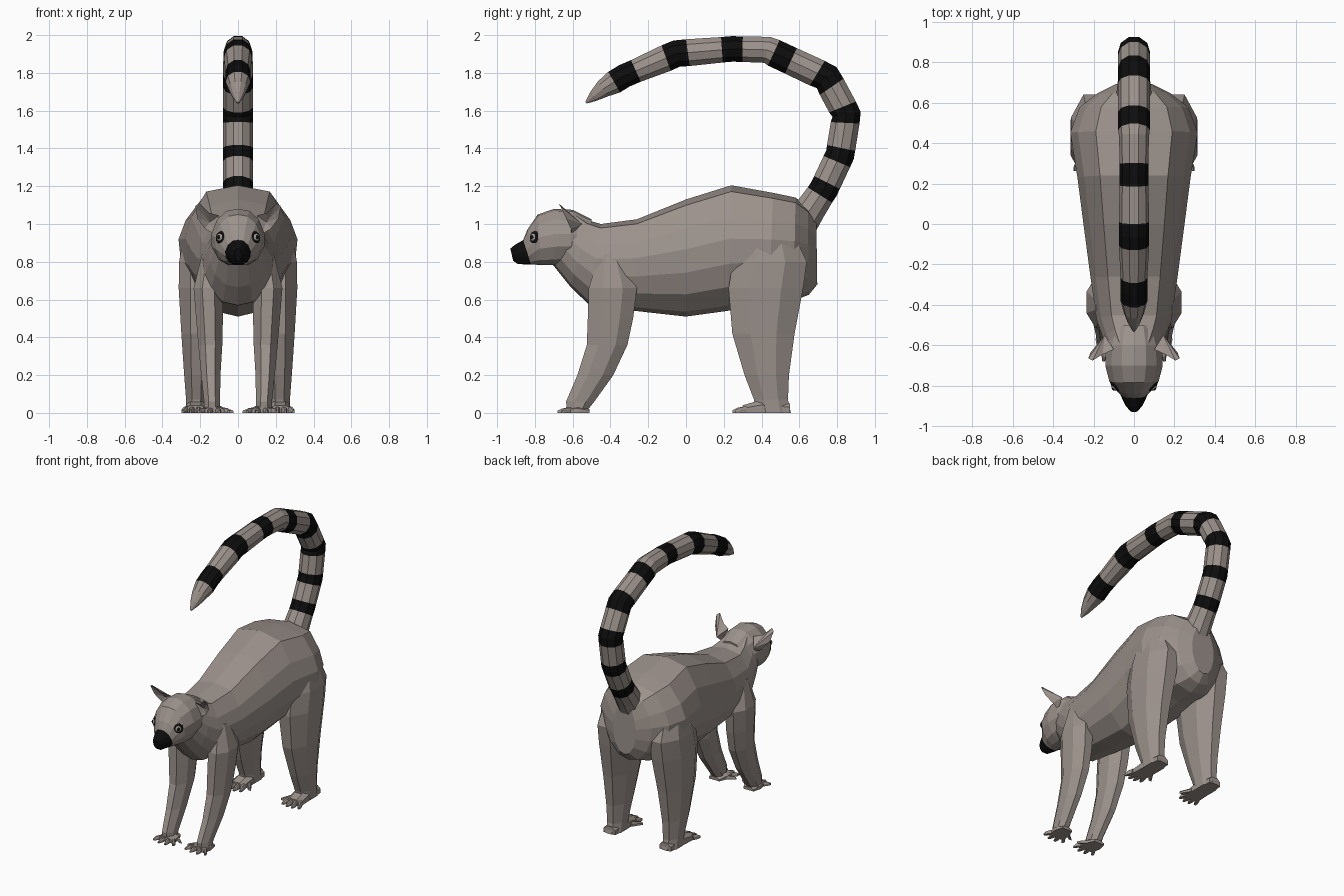
import bpy, bmesh, math
from mathutils import Vector, Matrix

if "Cube" in bpy.data.objects:
    bpy.data.objects.remove(bpy.data.objects["Cube"])


def material(name, col):
    m = bpy.data.materials.new(name)
    m.diffuse_color = (*col, 1)
    m.use_nodes = True
    m.node_tree.nodes["Principled BSDF"].inputs["Base Color"].default_value = m.diffuse_color
    return m


FUR = material("grey fur", (0.33, 0.285, 0.26))
BLACK = material("black fur", (0.004, 0.004, 0.004))
IRIS = material("pale iris", (0.36, 0.33, 0.30))


def finish(bm, name, mats):
    bmesh.ops.recalc_face_normals(bm, faces=bm.faces)
    me = bpy.data.meshes.new(name)
    bm.to_mesh(me)
    bm.free()
    for m in mats:
        me.materials.append(m)
    ob = bpy.data.objects.new(name, me)
    bpy.context.collection.objects.link(ob)
    return ob


def loft(name, rings, mats=(FUR,), black=()):
    """Skin a list of point rings; bands listed in black use slot 1."""
    bm = bmesh.new()
    vs = [[bm.verts.new(p) for p in r] for r in rings]
    n = len(vs[0])
    for i in range(len(vs) - 1):
        for j in range(n):
            k = (j + 1) % n
            f = bm.faces.new((vs[i][j], vs[i][k], vs[i + 1][k], vs[i + 1][j]))
            f.material_index = int(i in black)
    bm.faces.new(vs[0]).material_index = int(0 in black)
    bm.faces.new(vs[-1])
    return finish(bm, name, mats)


# Half cross-sections as (width, height) factors, top to bottom
BODY = [(0, 1), (.6, .9), (.88, .5), (1, .15), (.96, -.25), (.78, -.62), (.42, -.92), (0, -1)]
HEAD = [(0, 1), (.42, .93), (.78, .62), (1, .1), (.98, -.35), (.72, -.8), (.35, -1), (0, -1)]


def section(half, ytop, ybot, zbot, ztop, w):
    pts = half + [(-x, z) for x, z in half[-2:0:-1]]
    zc, h = (zbot + ztop) / 2, (ztop - zbot) / 2
    return [Vector((x * w, ybot + (ytop - ybot) * (z + 1) / 2, zc + z * h)) for x, z in pts]


# Torso with neck and rump: y at top, y at bottom, z bottom, z top, half width
torso = [(-.58, -.71, .79, 1.06, .12), (-.52, -.61, .665, 1.02, .155),
         (-.45, -.51, .57, 1.0, .185), (-.26, -.27, .54, 1.025, .215),
         (0, 0, .51, 1.13, .25), (.24, .22, .54, 1.205, .28),
         (.46, .44, .585, 1.165, .315), (.58, .57, .595, 1.14, .27),
         (.645, .65, .625, 1.09, .18), (.69, .695, .68, 1.02, .09)]
loft("torso", [section(BODY, *r) for r in torso])

# Head with black muzzle
head = [(-.93, -.915, .805, .87, .02), (-.905, -.89, .788, .89, .042),
        (-.862, -.82, .785, .915, .068), (-.84, -.80, .785, .97, .088),
        (-.785, -.77, .782, 1.05, .122), (-.70, -.70, .782, 1.08, .142),
        (-.60, -.62, .79, 1.075, .14), (-.50, -.52, .78, 1.025, .11)]
loft("head", [section(HEAD, *r) for r in head], (FUR, BLACK), (0, 1))


# Tail: y, z, radius, half length of the black band centred there (0 = plain)
tail = [(.59, .98, .10, 0), (.66, 1.08, .085, 0), (.73, 1.185, .08, .038), (.815, 1.365, .08, .038),
        (.85, 1.58, .08, .045), (.745, 1.775, .08, .055), (.51, 1.885, .078, .05),
        (.43, 1.922, .074, 0), (.245, 1.927, .071, .055), (-.05, 1.902, .075, .06),
        (-.325, 1.785, .066, .065), (-.44, 1.715, .05, 0), (-.49, 1.675, .03, 0), (-.53, 1.642, .006, 0)]
path = [Vector((0, y, z)) for y, z, r, b in tail]
rings, bands = [], []


def tail_ring(p, d, r):
    up = Vector((1, 0, 0)).cross(d)
    rings.append([p + r * (Vector((1, 0, 0)) * math.cos(a) + up * math.sin(a))
                  for a in (math.tau * k / 10 for k in range(10))])


for i, (y, z, r, b) in enumerate(tail):
    p = path[i]
    before = (p - path[max(i - 1, 0)]).normalized()
    after = (path[min(i + 1, len(path) - 1)] - p).normalized()
    mid = (before + after).normalized()
    if b:
        bands += [len(rings), len(rings) + 1]
        tail_ring(p - before * b, (before * 2 + mid).normalized(), r)
    tail_ring(p, mid, r)
    if b:
        tail_ring(p + after * b, (after * 2 + mid).normalized(), r)
loft("tail", rings, (FUR, BLACK), bands)


def leg(name, levels, s):
    """Stack of octagons given as z, y front, y back, x inner, x outer."""
    k = 1 / math.cos(math.pi / 8)
    out = []
    for z, y0, y1, x0, x1 in levels:
        out.append([Vector((s * ((x0 + x1) / 2 + k * (x1 - x0) / 2 * math.cos(a)),
                            (y0 + y1) / 2 + k * (y1 - y0) / 2 * math.sin(a), z))
                    for a in (math.tau * (j + .5) / 8 for j in range(8))])
    loft(name, out)


def slab(name, stations, s):
    """Foot part on the ground: x, y, half width, height along its length."""
    loft(name, [[Vector((s * (x + q * w), y, z)) for q, z in
                 ((-1, 0), (1, 0), (1, h * .6), (.5, h), (-.5, h), (-1, h * .6))]
                for x, y, w, h in stations])


FRONT = [(.84, -.46, -.34, .10, .19), (.66, -.515, -.26, .08, .235), (.5, -.52, -.28, .08, .222),
         (.36, -.525, -.31, .083, .21), (.2, -.575, -.385, .093, .195),
         (.06, -.635, -.485, .095, .18), (.01, -.63, -.525, .095, .18)]
REAR = [(.97, .32, .56, .12, .28), (.8, .25, .64, .10, .312), (.66, .225, .62, .10, .314),
        (.42, .245, .575, .13, .30), (.2, .31, .545, .155, .285),
        (.07, .36, .54, .165, .275), (0, .37, .555, .165, .275)]

for side, s in (("right", 1), ("left", -1)):
    # Legs and feet
    leg("front_leg_" + side, FRONT, s)
    leg("rear_leg_" + side, REAR, s)
    slab("front_foot_" + side, [(.135, -.51, .04, .02), (.13, -.57, .06, .04), (.125, -.635, .055, .03)], s)
    slab("rear_foot_" + side, [(.22, .55, .045, .05), (.22, .40, .055, .07), (.225, .30, .055, .04)], s)
    for t in range(4):
        q = t - 1.5
        slab(f"front_toe_{t}_{side}", [(.125 + q * .03, -.61, .013, .028),
             (.125 + q * .045, -.66 + abs(q) * .012, .013, .024),
             (.125 + q * .051, -.69 + abs(q) * .018, .006, .012)], s)
        slab(f"rear_toe_{t}_{side}", [(.225 + q * .03, .32, .014, .036),
             (.228 + q * .038, .27 + abs(q) * .01, .013, .028),
             (.23 + q * .042, .24 + abs(q) * .014, .006, .014)], s)
    slab("front_thumb_" + side, [(.09, -.56, .016, .026), (.035, -.60, .012, .015)], s)
    slab("rear_thumb_" + side, [(.18, .38, .02, .03), (.13, .315, .012, .018)], s)

    # Cupped ears: a rim with a hollow in front and a bulge behind
    rim = [(.10, -.62, 1.045), (.155, -.645, 1.06), (.205, -.675, 1.11), (.226, -.665, 1.095),
           (.215, -.635, 1.03), (.175, -.61, .975), (.125, -.61, .945)]
    bm = bmesh.new()
    loop = [bm.verts.new((s * x, y, z)) for x, y, z in rim]
    for c in ((.15, -.60, 1.01), (.145, -.55, 1.0)):
        hub = bm.verts.new((s * c[0], c[1], c[2]))
        for i in range(len(loop)):
            bm.faces.new((loop[i], loop[(i + 1) % len(loop)], hub))
    finish(bm, "ear_" + side, (FUR,))

    # Eyes: black patch, pale iris, black pupil
    n = Vector((s * .66, -.74, .12)).normalized()
    turn = n.to_track_quat('Z', 'Y').to_matrix().to_4x4()
    for part, off, r, depth, m in (("eye_patch", 0, .037, .018, BLACK),
                                   ("iris", .010, .021, .014, IRIS),
                                   ("pupil", .019, .012, .008, BLACK)):
        bm = bmesh.new()
        at = Matrix.Translation(Vector((s * .088, -.80, .928)) + n * off)
        bmesh.ops.create_uvsphere(bm, u_segments=12, v_segments=8, radius=1,
                                  matrix=at @ turn @ Matrix.Diagonal((r, r, depth, 1)))
        finish(bm, part + "_" + side, (m,))
